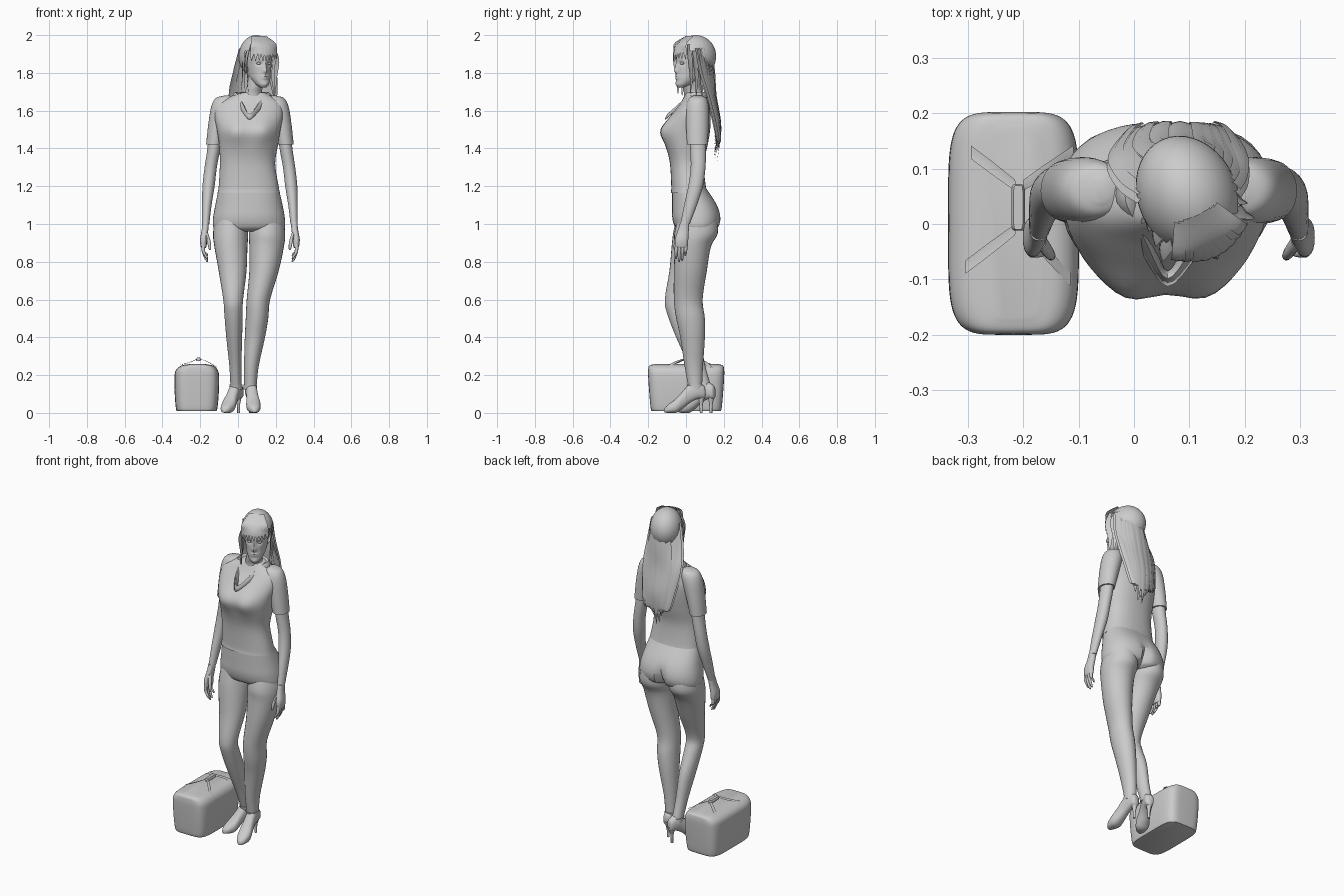
import bpy, bmesh, math, random
from math import exp, cos, sin, pi
from mathutils import Vector, Matrix

random.seed(4)
CX = 0.063  # mirror line of the body


def spline(rows, k):
    """Catmull-Rom resampling of a list of equal-length tuples."""
    rows = [Vector(r) for r in rows]
    out = []
    for i in range(len(rows) - 1):
        a, b = rows[i], rows[i + 1]
        p = rows[i - 1] if i else a * 2 - b
        q = rows[i + 2] if i + 2 < len(rows) else b * 2 - a
        for j in range(k):
            t = j / k
            out.append(0.5 * (2 * a + (b - p) * t + (2 * p - 5 * a + 4 * b - q) * t * t
                              + (3 * a - p - 3 * b + q) * t ** 3))
    return out + [rows[-1]]


def finish(name, bm):
    bmesh.ops.recalc_face_normals(bm, faces=bm.faces)
    me = bpy.data.meshes.new(name)
    bm.to_mesh(me)
    bm.free()
    ob = bpy.data.objects.new(name, me)
    bpy.context.collection.objects.link(ob)
    return ob


def bridge(bm, rings, closed=True):
    for a, b in zip(rings, rings[1:]):
        for i in range(len(a) if closed else len(a) - 1):
            j = (i + 1) % len(a)
            bm.faces.new((a[i], a[j], b[j], b[i]))


def loft(name, rows, n=24, k=4, p=2.0, fn=lambda v: v):
    """Rows are (z, x0, x1, y0, y1) slices; fn reshapes every vertex."""
    bm, rings = bmesh.new(), []
    for z, x0, x1, y0, y1 in spline(rows, k):
        ring = []
        for i in range(n):
            c, s = cos(2 * pi * i / n), sin(2 * pi * i / n)
            x = (x0 + x1) / 2 + (x1 - x0) / 2 * math.copysign(abs(c) ** (2 / p), c)
            y = (y0 + y1) / 2 + (y1 - y0) / 2 * math.copysign(abs(s) ** (2 / p), s)
            ring.append(bm.verts.new(fn(Vector((x, y, z)))))
        rings.append(ring)
    bridge(bm, rings)
    bm.faces.new(rings[0])
    bm.faces.new(rings[-1])
    return finish(name, bm)


def ribbon(name, pts, widths, side, bulge=0.25, k=5):
    """Flat tapered strip with a slightly raised middle."""
    rows = spline([(*p, w) for p, w in zip(pts, widths)], k)
    side, bm, rings = Vector(side).normalized(), bmesh.new(), []
    for i, r in enumerate(rows):
        c = Vector(r[:3])
        d = Vector(rows[min(i + 1, len(rows) - 1)][:3]) - Vector(rows[max(i - 1, 0)][:3])
        nrm = side.cross(d).normalized()
        rings.append([bm.verts.new(c + side * r[3] * s / 2 + nrm * r[3] * bulge * (1 - abs(s)))
                      for s in (-1, 0, 1)])
    bridge(bm, rings, False)
    return finish(name, bm)


def bump(v, x, z, sx, sz, amp):
    return amp * exp(-((v.x - x) / sx) ** 2 - ((v.z - z) / sz) ** 2)


# Torso: top with bust, hips with buttock cleft
def bust(v):
    if v.y < 0.02:
        v.y -= bump(v, -0.01, 1.49, 0.06, 0.07, 0.028) + bump(v, 0.13, 1.49, 0.06, 0.07, 0.028)
    return v


def cleft(v):
    if v.y > 0.06:
        v.y -= bump(v, 0.055, 0.99, 0.022, 0.08, 0.04)
    return v


loft("jacket_body", [(1.165, -.108, .222, -.08, .118), (1.2, -.102, .215, -.078, .105),
                     (1.32, -.096, .197, -.085, .095), (1.42, -.1, .212, -.105, .115),
                     (1.5, -.112, .225, -.112, .128), (1.58, -.125, .24, -.072, .13),
                     (1.64, -.105, .23, -.03, .12), (1.675, -.04, .18, -.01, .105),
                     (1.695, .015, .145, .0, .095)], 48, 5, 2.3, bust)
loft("hips", [(1.2, -.1, .213, -.074, .1), (1.1, -.12, .236, -.074, .165),
              (1.03, -.132, .248, -.072, .185), (.98, -.13, .246, -.055, .172),
              (.96, -.1, .21, -.02, .14)], 48, 6, 2.3, cleft)

# Legs: one bent, one straight
loft("bent_leg", [(1.04, -.12, .05, -.05, .16), (.95, -.132, .054, -.068, .165),
                  (.88, -.125, .05, -.076, .115), (.75, -.102, .045, -.088, .06),
                  (.6, -.078, .027, -.112, .0), (.52, -.072, .024, -.098, .02),
                  (.4, -.062, .022, -.052, .07), (.25, -.046, .018, .015, .102),
                  (.14, -.04, .02, .058, .132)], 28)
loft("straight_leg", [(1.04, .06, .24, -.04, .165), (.95, .057, .25, -.062, .168),
                      (.88, .06, .243, -.06, .132), (.75, .06, .215, -.064, .11),
                      (.6, .046, .17, -.064, .088), (.5, .041, .16, -.052, .1),
                      (.4, .036, .143, -.03, .1), (.25, .032, .11, -.008, .09),
                      (.14, .033, .098, .012, .085)], 28)


# High-heeled shoes, lofted heel to toe then turned onto the floor
def shoe(name, heel, toe):
    heel = Vector((*heel, 0))
    d = Vector((*toe, 0)) - heel
    length, d = d.length, d.normalized()
    side = Vector((-d.y, d.x, 0))

    def place(v):
        return Vector((heel.x, heel.y, v.y)) + d * v.z * length + side * v.x
    rows = [(0, -.012, .012, .085, .125), (.04, -.024, .024, .075, .145),
            (.2, -.03, .03, .072, .165), (.38, -.03, .03, .052, .155),
            (.55, -.033, .033, .022, .115), (.72, -.038, .038, .0, .075),
            (.9, -.028, .028, .0, .045), (.98, -.014, .014, .002, .028), (1, -.005, .005, .006, .018)]
    loft(name, rows, 24, 4, 2.4, place)
    h = heel + d * 0.022
    loft(name + "_heel", [(0, h.x - .007, h.x + .007, h.y - .007, h.y + .007),
                          (.05, h.x - .009, h.x + .009, h.y - .01, h.y + .01),
                          (.1, h.x - .022, h.x + .022, h.y - .02, h.y + .026)], 12)


shoe("left_shoe", (.062, .102), (.09, -.115))
shoe("right_shoe", (.012, .152), (-.075, -.04))
loft("left_cuff", [(.125, .03, .1, .008, .09), (.15, .029, .101, .005, .09)], 24)
loft("right_cuff", [(.125, -.044, .024, .06, .138), (.15, -.045, .023, .052, .134)], 24)

# Arms, sleeves and hands on both sides
sleeve = [(1.68, .17, .2, .04, .08), (1.665, .14, .245, .015, .108), (1.62, .15, .268, .0, .12),
          (1.53, .18, .283, .0, .12), (1.42, .208, .295, .005, .115)]
arm = [(1.5, .21, .28, .02, .105), (1.4, .22, .288, .022, .106), (1.3, .238, .303, .025, .103),
       (1.2, .25, .314, .012, .09), (1.1, .266, .316, -.01, .058), (1.0, .278, .316, -.03, .02)]
hand = [(1.01, .28, .315, -.03, .018), (.97, .283, .318, -.042, .015), (.92, .29, .327, -.058, .012),
        (.885, .292, .324, -.058, .01), (.872, .298, .318, -.05, .003)]
for tag, sgn in (("left", 1), ("right", -1)):
    def mir(v):
        return v if sgn > 0 else Vector((2 * CX - v.x, v.y, v.z))
    loft(tag + "_sleeve", sleeve, 28, 5, 2, mir)
    loft(tag + "_arm", arm, 24, 4, 2, mir)
    loft(tag + "_hand", hand, 20, 4, 2.4, mir)
    for f, tip in enumerate((.815, .8, .805, .83)):
        y = -.05 + f * .0165
        loft(f"{tag}_finger_{f}", [(.895, .3, .32, y - .009, y + .009), (.855, .3, .318, y - .011, y + .007),
                                   (tip + .015, .288, .303, y - .01, y + .004),
                                   (tip, .284, .292, y - .007, y + .001)], 10, 3, 2, mir)
    loft(tag + "_thumb", [(.955, .285, .305, -.045, -.015), (.91, .271, .291, -.062, -.04),
                          (.875, .268, .283, -.066, -.05), (.862, .271, .278, -.064, -.056)], 10, 3, 2, mir)

# Neck and turned-down V collar
loft("neck", [(1.62, .02, .14, -.01, .095), (1.69, .033, .128, -.01, .09),
              (1.73, .048, .132, -.018, .08), (1.8, .06, .15, -.02, .09)], 24)
bm, rings = bmesh.new(), [[], [], []]
for i in range(40):
    c, s = cos(2 * pi * i / 40), sin(2 * pi * i / 40)
    w = max(0, -s) ** 3
    for ring, r, dz in zip(rings, (0, .02, .04), (0, .008, -.02)):
        ring.append(bm.verts.new((.073 - .012 * w + (.065 + r * 1.2) * c * (1 - .35 * w),
                                  .05 + (.05 + r * .7 + .085 * w) * s, 1.69 + dz - .115 * w)))
bridge(bm, rings)
collar = finish("collar", bm)
collar.modifiers.new("thickness", 'SOLIDIFY').thickness = 0.006

# Head, turned to one side
HEAD = Matrix.Translation((.105, .035, 0)) @ Matrix.Rotation(math.radians(25), 4, 'Z')


def face(v):
    if v.y < -0.02:
        v.y -= (bump(v, 0, 1.812, .011, .014, .017) + bump(v, 0, 1.84, .009, .02, .008)
                + bump(v, 0, 1.783, .02, .005, .006) + bump(v, 0, 1.772, .017, .005, .006)
                + bump(v, 0, 1.738, .02, .012, .004)
                - bump(v, .029, 1.85, .015, .011, .01) - bump(v, -.029, 1.85, .015, .011, .01))
    return HEAD @ v


loft("head", [(1.722, -.014, .014, -.084, -.056), (1.74, -.034, .034, -.093, -.015),
              (1.77, -.05, .05, -.093, .03), (1.8, -.058, .058, -.092, .07), (1.84, -.065, .065, -.092, .09),
              (1.88, -.069, .069, -.093, .1), (1.92, -.066, .066, -.088, .095), (1.96, -.048, .048, -.06, .07),
              (1.98, -.015, .015, -.02, .03)], 72, 7, 2.1, face)
for tag, sx in (("left", 1), ("right", -1)):
    bm = bmesh.new()
    bmesh.ops.create_uvsphere(bm, u_segments=16, v_segments=10, radius=1,
                              matrix=HEAD @ Matrix.Translation((sx * .028, -.074, 1.85))
                              @ Matrix.Diagonal((.013, .01, .007, 1)))
    finish(tag + "_eye", bm)

# Hair cap with the face opening removed
bm = bmesh.new()
bmesh.ops.create_uvsphere(bm, u_segments=40, v_segments=24, radius=1)
bmesh.ops.transform(bm, verts=bm.verts, matrix=Matrix.Translation((0, .018, 1.888)) @ Matrix.Diagonal((.09, .112, .112, 1)))
cut = [f for f in bm.faces if (lambda c: c.z < 1.8 or (c.y < -.02 and c.z < 1.91))(f.calc_center_median())]
bmesh.ops.delete(bm, geom=cut, context='FACES')
bmesh.ops.transform(bm, verts=bm.verts, matrix=HEAD)
finish("hair_cap", bm)

# Fringe and locks framing the face
turn = HEAD.to_3x3()
for i in range(9):
    x = (i - 4) * .017
    pts = [(x * .5, -.02, 1.995), (x * .9, -.075, 1.955), (x, -.1 + 5 * x * x, 1.91),
           (x * 1.08, -.104 + 6 * x * x, 1.868 + random.uniform(-.008, .01))]
    ribbon(f"fringe_{i}", [HEAD @ Vector(p) for p in pts], (.02, .026, .022, .004), turn @ Vector((1, x * 8, 0)), -.1)
for s in (-1, 1):
    for j in range(3):
        y = -.055 + j * .03
        pts = [(s * .06, y + .01, 1.95), (s * .086, y, 1.87), (s * .082, y + .01, 1.78),
               (s * (.078 + .01 * j), y + .005, 1.69 - .01 * j)]
        ribbon(f"side_lock_{s}_{j}", [HEAD @ Vector(p) for p in pts], (.03, .034, .026, .004),
               turn @ Vector((-.35 * s, 1, 0)), .1)

# Long hair down the back, two layers of strands
for layer in range(2):
    for i in range(13):
        u = (i - 6) / 6 + random.uniform(-.05, .05)
        o = layer * -.014 + random.uniform(-.004, .004)
        x = .082
        pts = [(x + .02 + .08 * u, .135 - .07 * u * u + o, 1.93), (x + .01 + .1 * u, .15 - .06 * u * u + o, 1.8),
               (x + .112 * u, .158 - .03 * u * u + o, 1.68), (x + .095 * u, .182 - .02 * u * u + o, 1.54),
               (x + .075 * u, .178 + o, 1.44), (x + .055 * u, .165 + o, 1.32 + .12 * abs(u) + random.uniform(0, .08))]
        ribbon(f"back_hair_{layer}_{i}", pts, (.03, .036, .034, .03, .022, .004), (1, -.6 * u, 0), .12)

# Travel bag with crossed straps and grip
loft("bag", [(.01, -.318, -.12, -.175, .178), (.02, -.328, -.11, -.186, .188), (.1, -.335, -.102, -.194, .196),
             (.19, -.336, -.1, -.2, .202), (.228, -.328, -.108, -.2, .202), (.25, -.3, -.132, -.194, .196),
             (.258, -.26, -.17, -.17, .172)], 64, 5, 5)
straps = [((-.295, .13), (-.215, .07)), ((-.305, -.078), (-.215, -.01)),
          ((-.115, -.1), (-.2, -.01)), ((-.11, .13), (-.2, .07))]
for i, (a, b) in enumerate(straps):
    m = ((a[0] + b[0]) / 2, (a[1] + b[1]) / 2)
    ribbon(f"bag_strap_{i}", [(*a, .24 if i > 1 else .255), (*m, .268), (*b, .286)], (.024, .024, .02), (0, 1, 0), .05)
loft("bag_grip", [(.274, -.22, -.199, -.012, .072), (.283, -.222, -.197, -.012, .072),
                  (.292, -.218, -.201, -.01, .07)], 24, 3, 6)

# Smooth shading with crisp edges
bpy.ops.object.select_all(action='SELECT')
bpy.context.view_layer.objects.active = collar
bpy.ops.object.shade_smooth_by_angle(angle=math.radians(40))
